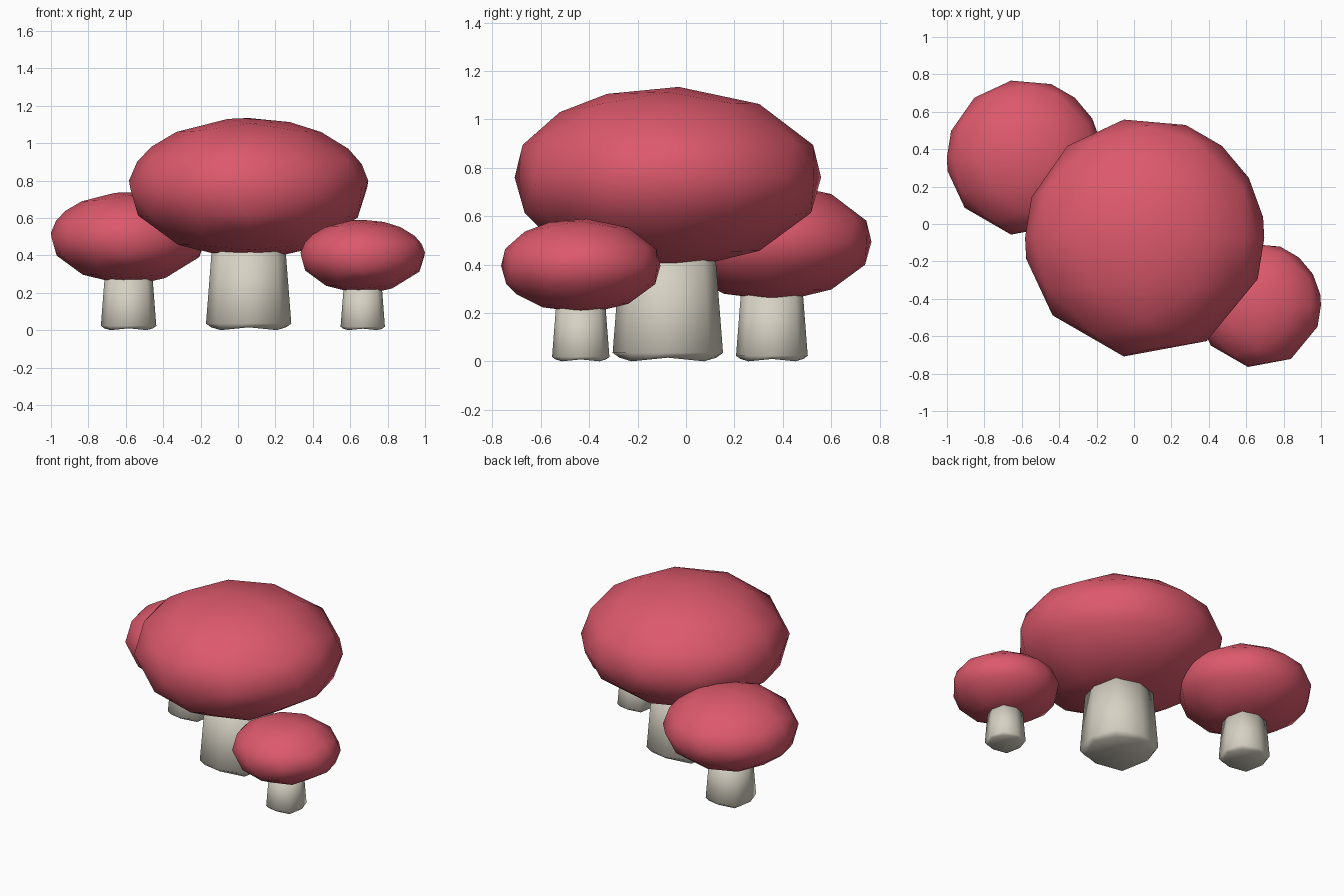
import bpy, bmesh
from math import sin, cos, radians, pi
from mathutils import Vector

cube = bpy.data.objects.get("Cube")
if cube:
    bpy.data.objects.remove(cube, do_unlink=True)


def make_material(name, rgb):
    mat = bpy.data.materials.new(name)
    mat.use_nodes = True
    color = (*rgb, 1.0)
    mat.diffuse_color = color
    bsdf = mat.node_tree.nodes["Principled BSDF"]
    bsdf.inputs["Base Color"].default_value = color
    bsdf.inputs["Roughness"].default_value = 0.8
    return mat


RED = make_material("cap red", (0.72, 0.10, 0.15))
CREAM = make_material("stem cream", (0.68, 0.64, 0.55))


def finish(bm, name, mat, location, scale):
    bmesh.ops.recalc_face_normals(bm, faces=bm.faces)
    for face in bm.faces:
        face.smooth = True
    mesh = bpy.data.meshes.new(name)
    bm.to_mesh(mesh)
    bm.free()
    mesh.materials.append(mat)
    obj = bpy.data.objects.new(name, mesh)
    obj.location = location
    obj.scale = (scale,) * 3
    bpy.context.scene.collection.objects.link(obj)


# Cap: rough faceted ellipsoid, hulled from three outlines and fill points
TOP = (10, 30, 50, 70, 100, 130, 160, 190, 220, 260, 301, 340)
FRONT = (6, 20, 34, 53, 70, 100, 127, 144, 158, 174, 203, 234, 260, 285, 298, 335)
SIDE = (21, 54, 86, 113, 134, 159, 203, 217, 242, 279, 306, 337)
RADIUS, HALF_HEIGHT, CAP_Z = 0.643, 0.375, 0.76


def build_cap(name, location, scale):
    points = []
    for angles, u, v in ((TOP, "x", "y"), (FRONT, "x", "z"), (SIDE, "y", "z")):
        for a in angles:
            p = Vector()
            setattr(p, u, cos(radians(a)))
            setattr(p, v, sin(radians(a)))
            points.append(p)
    for sx in (-1, 1):
        for sy in (-1, 1):
            for sz in (-1, 1):
                for p in ((0.4, 0.4, 0.8), (0.8, 0.4, 0.4), (0.4, 0.8, 0.4)):
                    points.append(Vector((p[0] * sx, p[1] * sy, p[2] * sz)).normalized())
    bm = bmesh.new()
    for p in points:
        bm.verts.new((p.x * RADIUS, p.y * RADIUS, p.z * HALF_HEIGHT + CAP_Z))
    bmesh.ops.convex_hull(bm, input=bm.verts)
    finish(bm, name, RED, location, scale)


# Stem: tapered octagon with a softened, slightly wavy foot
def build_stem(name, location, scale):
    bm = bmesh.new()
    rings = []
    for radius, z, lift in ((0.20, 0.0, 0.015), (0.228, 0.035, 0.0), (0.195, 0.46, 0.0)):
        ring = []
        for i in range(8):
            diagonal = i % 2
            r = radius * (1.06 if diagonal else 1.0)
            height = z if diagonal else z + lift
            ring.append(bm.verts.new((r * cos(i * pi / 4), r * sin(i * pi / 4), height)))
        rings.append(ring)
    for low, high in zip(rings, rings[1:]):
        for i in range(8):
            j = (i + 1) % 8
            bm.faces.new((low[i], low[j], high[j], high[i]))
    foot = bm.verts.new((0, 0, 0.015))
    for i in range(8):
        bm.faces.new((foot, rings[0][(i + 1) % 8], rings[0][i]))
    bm.faces.new(rings[-1])
    finish(bm, name, CREAM, location, scale)


# Three mushrooms of different sizes
for label, location, scale in (
    ("large", (0.057, -0.075, 0), 1.0),
    ("medium", (-0.585, 0.355, 0), 0.65),
    ("small", (0.667, -0.435, 0), 0.52),
):
    build_cap(label + "_cap", location, scale)
    build_stem(label + "_stem", location, scale)
